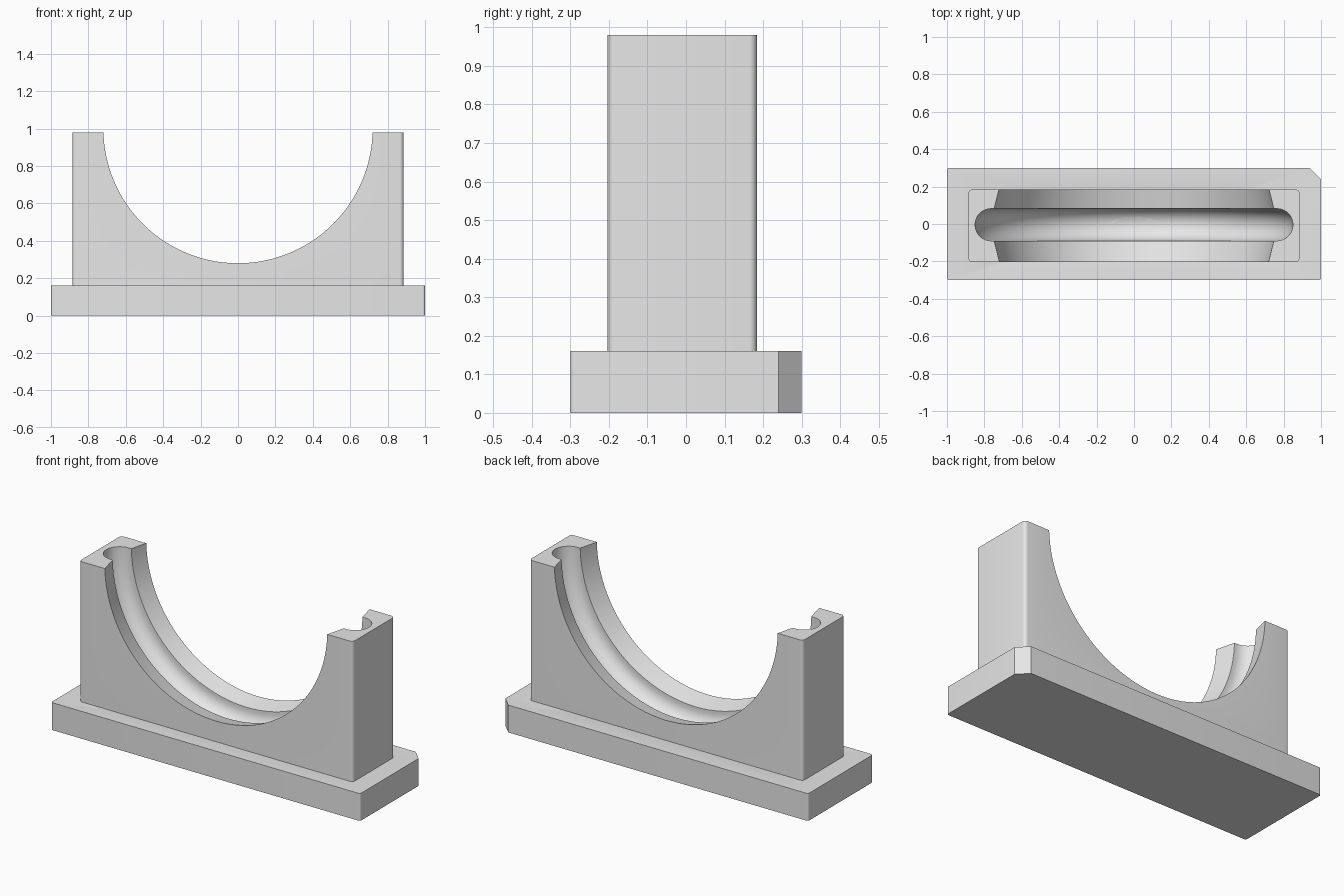
import bpy, bmesh, math

cube = bpy.data.objects.get("Cube")
if cube:
    bpy.data.objects.remove(cube, do_unlink=True)

grey = bpy.data.materials.new("plain grey")
grey.use_nodes = True
colour = (0.8, 0.8, 0.8, 1)
grey.diffuse_color = colour
grey.node_tree.nodes["Principled BSDF"].inputs["Base Color"].default_value = colour


def make_object(name, bm):
    bmesh.ops.recalc_face_normals(bm, faces=bm.faces)
    mesh = bpy.data.meshes.new(name)
    bm.to_mesh(mesh)
    bm.free()
    mesh.materials.append(grey)
    obj = bpy.data.objects.new(name, mesh)
    bpy.context.collection.objects.link(obj)
    return obj


def block(name, x, y0, y1, z0, z1, radius, chamfer=0):
    """Upright block with rounded corners and an optional back left chamfer."""
    outline = []
    for i, (cx, cy) in enumerate([(x, y1), (-x, y1), (-x, y0), (x, y0)]):
        if i == 0 and chamfer:
            outline += [(cx, cy - chamfer), (cx - chamfer, cy)]
            continue
        ox = cx - math.copysign(radius, cx)
        oy = cy - radius if cy == y1 else cy + radius
        for k in range(7):
            a = math.radians(90 * i + 15 * k)
            outline.append((ox + radius * math.cos(a), oy + radius * math.sin(a)))
    bm = bmesh.new()
    face = bm.faces.new([bm.verts.new((px, py, z0)) for px, py in outline])
    top = bmesh.ops.extrude_face_region(bm, geom=[face])["geom"]
    bmesh.ops.translate(bm, vec=(0, 0, z1 - z0),
                        verts=[v for v in top if isinstance(v, bmesh.types.BMVert)])
    return make_object(name, bm)


def bore_cutter(steps=160):
    """Turned shape: two tapered bores meeting a round-bottomed ring groove."""
    mid, half, lip, centre_z = -0.004, 0.086, 0.748, 1.0
    slope = 0.25
    reach = 0.3
    profile = [(mid - reach, lip - slope * (reach - half)), (mid - half, lip)]
    for k in range(25):
        a = math.pi * k / 24
        profile.append((mid - half * math.cos(a), 0.764 + half * math.sin(a)))
    profile += [(mid + half, lip), (mid + reach, lip - slope * (reach - half))]
    bm = bmesh.new()
    rings = []
    for s in range(steps):
        a = math.tau * s / steps
        rings.append([bm.verts.new((r * math.cos(a), y, centre_z + r * math.sin(a)))
                      for y, r in profile])
    for s in range(steps):
        a, b = rings[s], rings[(s + 1) % steps]
        for k in range(len(profile) - 1):
            bm.faces.new((a[k], a[k + 1], b[k + 1], b[k]))
    for end in (0, -1):
        bm.faces.new([ring[end] for ring in rings])
    return make_object("bore_cutter", bm)


# Foot plate and saddle wall
base = block("base_plate", 1.0, -0.3, 0.3, 0, 0.16, 0.012, chamfer=0.06)
saddle = block("saddle_wall", 0.885, -0.203, 0.184, 0.1, 0.98, 0.02)

# Cradle with its ring groove
cutter = bore_cutter()
cutter.hide_render = True
for obj in (base, saddle):
    bpy.ops.object.select_all(action="DESELECT")
    obj.select_set(True)
    bpy.context.view_layer.objects.active = obj
    cut = obj.modifiers.new("cradle", "BOOLEAN")
    cut.operation = "DIFFERENCE"
    cut.solver = "EXACT"
    cut.object = cutter
    bpy.ops.object.modifier_apply(modifier=cut.name)
    bpy.ops.object.shade_smooth_by_angle(angle=math.radians(30))
bpy.data.objects.remove(cutter, do_unlink=True)
